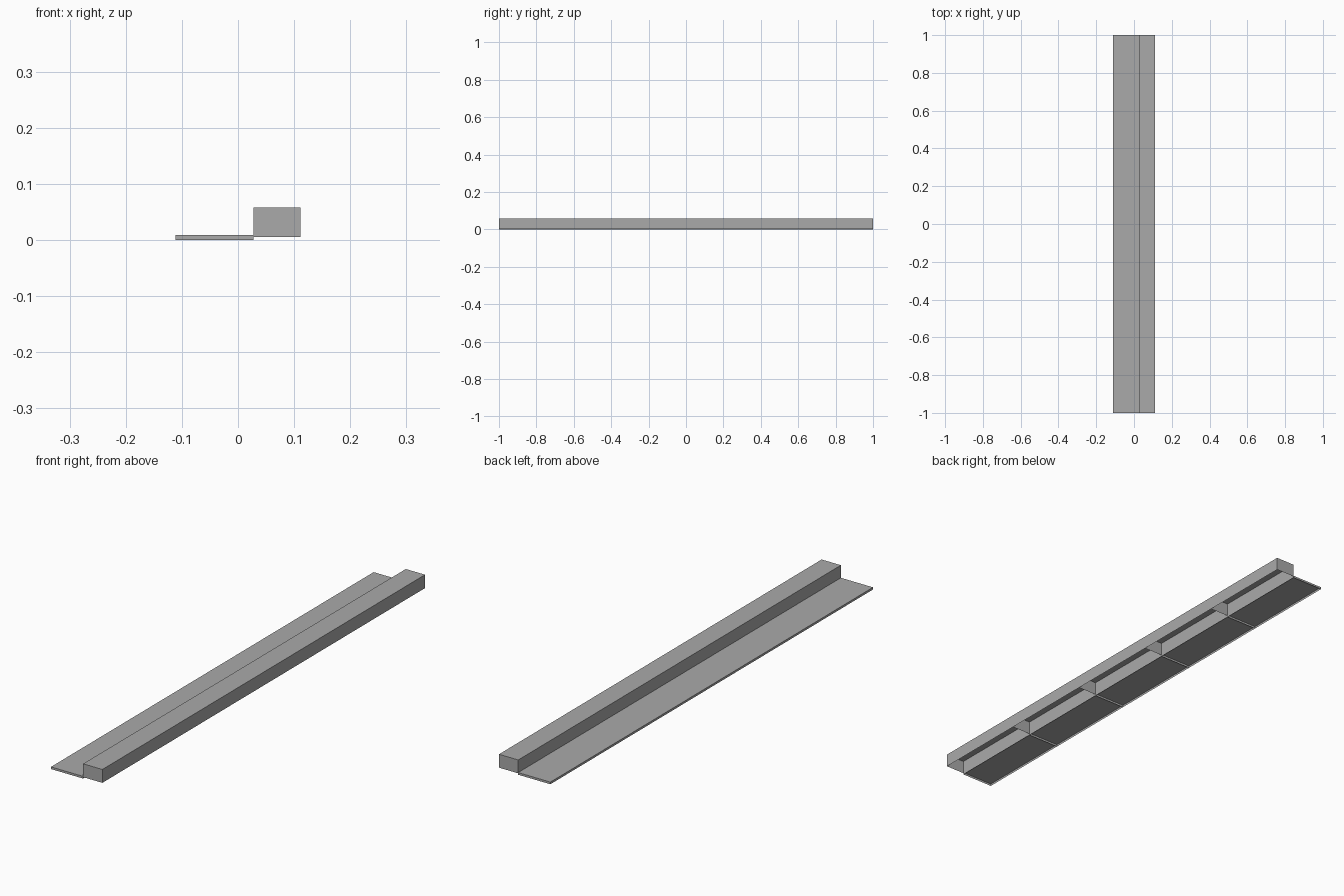
import bpy, bmesh

if "Cube" in bpy.data.objects:
    bpy.data.objects.remove(bpy.data.objects["Cube"])

concrete = bpy.data.materials.new("concrete_grey")
concrete.diffuse_color = (0.4, 0.4, 0.4, 1)
concrete.use_nodes = True
concrete.node_tree.nodes["Principled BSDF"].inputs["Base Color"].default_value = concrete.diffuse_color

SEGMENTS = 5
LENGTH = 2.0 / SEGMENTS


def open_box(name, x0, x1, y0, y1, z0, z1):
    """Thin hollow box without a bottom."""
    bm = bmesh.new()
    bmesh.ops.create_cube(bm, size=1)
    for v in bm.verts:
        v.co = (x1 if v.co.x > 0 else x0,
                y1 if v.co.y > 0 else y0,
                z1 if v.co.z > 0 else z0)
    bottom = [f for f in bm.faces if f.normal.z < -0.5]
    bmesh.ops.delete(bm, geom=bottom, context='FACES')
    mesh = bpy.data.meshes.new(name)
    bm.to_mesh(mesh)
    bm.free()
    mesh.materials.append(concrete)
    bpy.context.collection.objects.link(bpy.data.objects.new(name, mesh))


# Five identical modules laid end to end
for i in range(SEGMENTS):
    y = -1 + i * LENGTH
    # low gutter slab
    open_box(f"gutter_slab_{i + 1}", -0.1115, 0.028, y, y + LENGTH, 0.0, 0.0085)
    # raised kerb
    open_box(f"kerb_{i + 1}", 0.028, 0.1115, y, y + LENGTH, 0.0055, 0.058)
